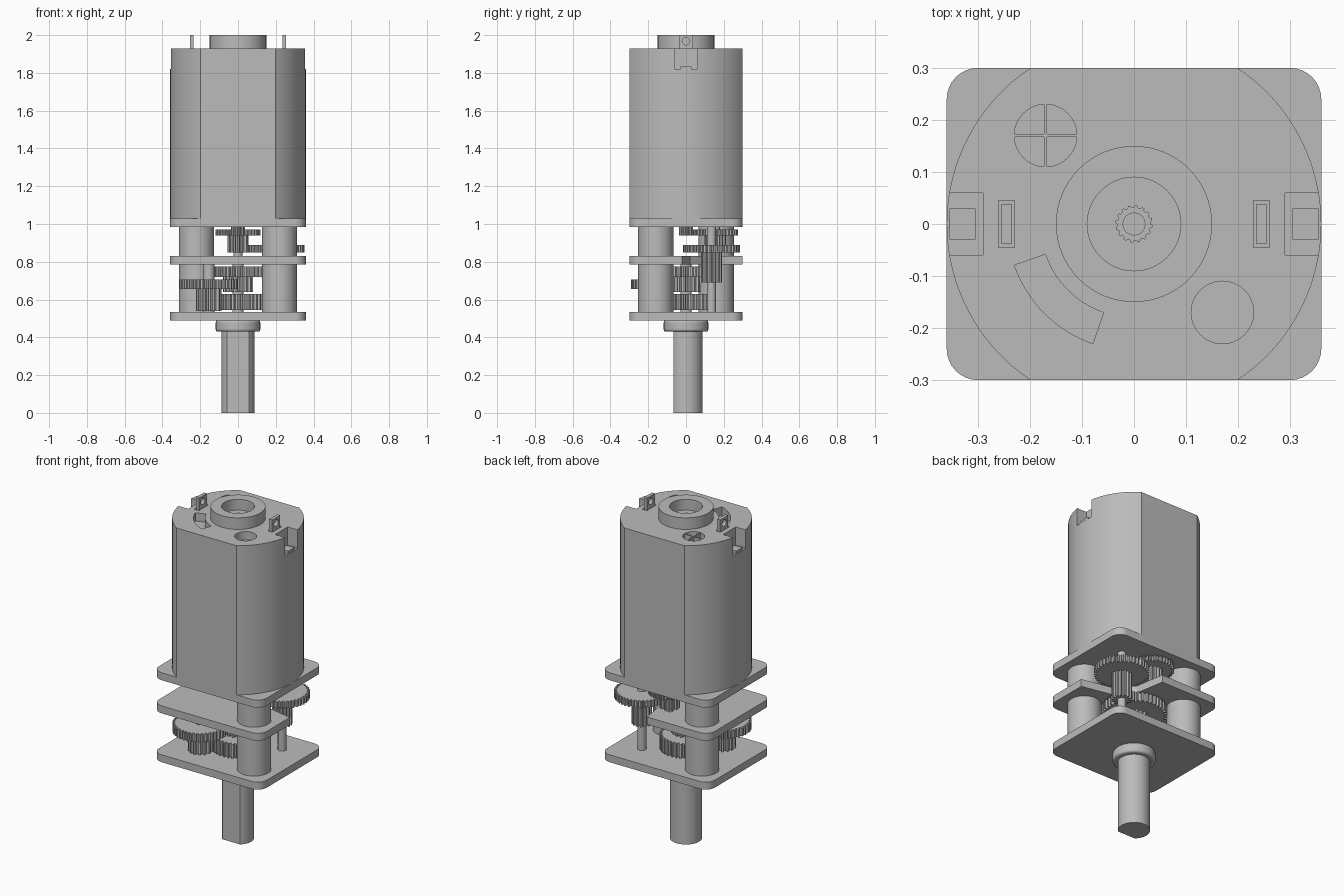
import bpy, bmesh
from math import sin, cos, pi, radians, sqrt, acos

cube = bpy.data.objects.get("Cube")
if cube:
    bpy.data.objects.remove(cube)

grey = bpy.data.materials.new("plain grey")
grey.use_nodes = True
grey.diffuse_color = (0.5, 0.5, 0.5, 1)
grey.node_tree.nodes["Principled BSDF"].inputs["Base Color"].default_value = (0.5, 0.5, 0.5, 1)


def prism(name, pts, z0, z1, smooth=True):
    """Extrude a closed xy outline from z0 to z1."""
    bm = bmesh.new()
    face = bm.faces.new([bm.verts.new((x, y, z0)) for x, y in pts])
    top = bmesh.ops.extrude_face_region(bm, geom=[face])["geom"]
    for v in top:
        if isinstance(v, bmesh.types.BMVert):
            v.co.z = z1
    bmesh.ops.recalc_face_normals(bm, faces=bm.faces[:])
    mesh = bpy.data.meshes.new(name)
    bm.to_mesh(mesh)
    bm.free()
    mesh.materials.append(grey)
    ob = bpy.data.objects.new(name, mesh)
    bpy.context.collection.objects.link(ob)
    if smooth:
        activate(ob)
        bpy.ops.object.shade_smooth_by_angle(angle=radians(30))
    return ob


def activate(ob):
    bpy.ops.object.select_all(action='DESELECT')
    ob.select_set(True)
    bpy.context.view_layer.objects.active = ob


def arc(cx, cy, r, a0, a1, n):
    return [(cx + r * cos(a0 + (a1 - a0) * i / n), cy + r * sin(a0 + (a1 - a0) * i / n))
            for i in range(n + 1)]


def circle(x, y, r, n=48):
    return arc(x, y, r, 0, 2 * pi, n)[:-1]


def rect(x0, x1, y0, y1):
    return [(x0, y0), (x1, y0), (x1, y1), (x0, y1)]


def rod(name, x, y, r, z0, z1, n=48):
    return prism(name, circle(x, y, r, n), z0, z1)


def gear(name, x, y, r, teeth, z0, z1, depth=0.015):
    """Spur gear with trapezoid teeth."""
    pts = []
    for i in range(teeth):
        for t, rad in ((0, r - depth), (0.35, r - depth), (0.5, r), (0.85, r)):
            a = 2 * pi * (i + t) / teeth
            pts.append((x + rad * cos(a), y + rad * sin(a)))
    return prism(name, pts, z0, z1, False)


def cut(ob, cutter):
    activate(ob)
    mod = ob.modifiers.new("cut", 'BOOLEAN')
    mod.operation = 'DIFFERENCE'
    mod.solver = 'EXACT'
    mod.object = cutter
    bpy.ops.object.modifier_apply(modifier=mod.name)
    bpy.data.objects.remove(cutter)


# Plates with rounded corners; the middle one has a notched corner
W, H, R = 0.36, 0.30, 0.06


def corner(sx, sy, a):
    return arc(sx * (W - R), sy * (H - R), R, radians(a), radians(a + 90), 8)


rest = corner(-1, 1, 90) + corner(-1, -1, 180) + corner(1, -1, 270)
full = corner(1, 1, 0) + rest
notch = [(W, -0.02), (0.17, 0.02), (0.08, 0.12), (0.05, H)]
prism("bottom_plate", full, 0.49, 0.535)
prism("middle_plate", notch + rest, 0.785, 0.83)
prism("top_plate", full, 0.985, 1.03)

# Spacer posts on opposite corners
for side, s in (("front", 1), ("back", -1)):
    rod(side + "_lower_post", 0.22 * s, -0.16 * s, 0.093, 0.535, 0.785)
    rod(side + "_upper_post", 0.22 * s, -0.16 * s, 0.093, 0.83, 0.985)

# Output shaft with flat, and its stepped bushing
flat = acos(0.065 / 0.088)
prism("output_shaft", arc(0, 0, 0.088, -pi / 2 + flat, 1.5 * pi - flat, 48), 0, 0.45)
bushing = rod("output_bushing", 0, 0, 0.118, 0.43, 0.49)
bev = bushing.modifiers.new("edge", 'BEVEL')
bev.width, bev.segments, bev.limit_method = 0.012, 3, 'ANGLE'

# Gear train
gear("output_gear", 0, 0, 0.145, 34, 0.545, 0.63)
gear("centre_pinion", 0, 0, 0.08, 16, 0.64, 0.72)
gear("centre_gear", 0, 0, 0.18, 42, 0.72, 0.775)
rod("centre_pin", 0, 0, 0.03, 0.535, 0.785, 24)

gear("front_pinion", -0.155, -0.135, 0.068, 14, 0.54, 0.655)
gear("front_gear", -0.155, -0.135, 0.155, 40, 0.655, 0.705)
rod("front_pin", -0.155, -0.135, 0.03, 0.535, 0.785, 24)

gear("side_pinion", 0.2, 0.135, 0.056, 14, 0.69, 0.85)
gear("side_gear", 0.2, 0.135, 0.152, 40, 0.85, 0.89)
rod("side_pin", 0.2, 0.135, 0.024, 0.535, 0.985, 24)

gear("back_pinion", 0, 0.155, 0.057, 14, 0.85, 0.945)
gear("back_gear", 0, 0.155, 0.12, 36, 0.94, 0.972)
rod("back_pin", 0, 0.155, 0.024, 0.83, 0.985, 24)
gear("motor_pinion", 0, 0, 0.037, 12, 0.94, 0.985, 0.008)

# Motor can: a cylinder with two flat sides
TOP = 1.93
a = acos(sqrt(W * W - H * H) / W)
can = prism("motor_can", arc(0, 0, W, -a, a, 40) + arc(0, 0, W, pi - a, pi + a, 40), 1.02, TOP)

# End cap recesses
LOW, HIGH = 1.88, 2.1
cut(can, prism("cutter", circle(0.17, -0.17, 0.06), LOW, HIGH))
cut(can, prism("cutter", circle(-0.17, 0.17, 0.06), LOW, HIGH))
slot = arc(0, 0, 0.243, radians(199), radians(251), 16) + arc(0, 0, 0.18, radians(251), radians(199), 16)
cut(can, prism("cutter", slot, LOW, HIGH))
for s in (-1, 1):
    cut(can, prism("cutter", rect(0.325 * s - 0.035, 0.325 * s + 0.035, -0.06, 0.06), 1.82, HIGH))
    cut(can, prism("cutter", rect(0.245 * s - 0.015, 0.245 * s + 0.015, -0.045, 0.045), LOW, HIGH))
activate(can)
bpy.ops.object.shade_smooth_by_angle(angle=radians(30))

# Cross bars in the round vent
prism("vent_bar_x", rect(-0.23, -0.11, 0.167, 0.173), LOW, TOP - 0.002, False)
prism("vent_bar_y", rect(-0.173, -0.167, 0.11, 0.23), LOW, TOP - 0.002, False)

# Rear boss with bearing recess and shaft end
boss = rod("rear_boss", 0, 0, 0.15, TOP, 2.0, 64)
cut(boss, prism("cutter", circle(0, 0, 0.09), TOP + 0.005, HIGH))
activate(boss)
bpy.ops.object.shade_smooth_by_angle(angle=radians(30))
gear("shaft_collar", 0, 0, 0.036, 16, TOP, TOP + 0.015, 0.004)
rod("rear_shaft", 0, 0, 0.022, TOP, TOP + 0.02, 24)

# Terminals with eyelets, and the small steps in the side notches
for side, s in (("right", -1), ("left", 1)):
    blade = prism(side + "_terminal", rect(0.245 * s - 0.01, 0.245 * s + 0.01, -0.038, 0.038), LOW, 2.0, False)
    eye = prism("cutter", circle(0, 0, 0.02, 24), -0.05, 0.05)
    eye.rotation_euler.y = pi / 2
    eye.location = (0.245 * s, 0, 1.968)
    cut(blade, eye)
    prism(side + "_notch_step", rect(0.33 * s - 0.025, 0.33 * s + 0.025, -0.03, 0.03), 1.82, 1.835, False)
